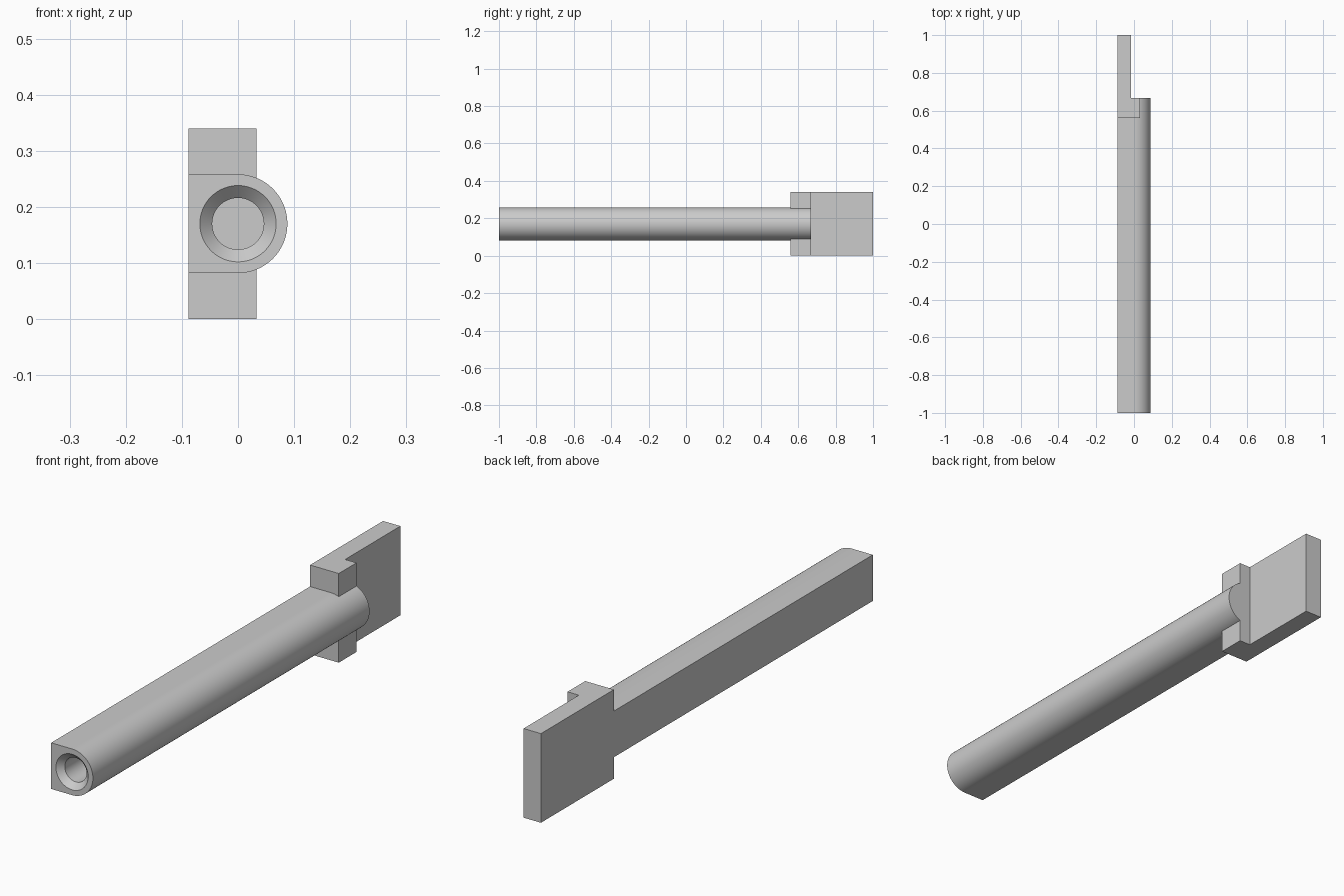
import bpy, bmesh, math
from mathutils import Vector

cube = bpy.data.objects.get("Cube")
if cube:
    bpy.data.objects.remove(cube, do_unlink=True)

R = 0.088          # rod radius
MID = 0.17         # height of the rod axis
TOP = 0.34         # height of the tail plate
ROD_END = 0.667

grey = bpy.data.materials.new("plain_grey")
grey.use_nodes = True
colour = (0.6, 0.6, 0.6, 1)
grey.diffuse_color = colour
grey.node_tree.nodes["Principled BSDF"].inputs["Base Color"].default_value = colour


def finish(name, bm):
    bmesh.ops.recalc_face_normals(bm, faces=bm.faces[:])
    mesh = bpy.data.meshes.new(name)
    bm.to_mesh(mesh)
    bm.free()
    mesh.materials.append(grey)
    obj = bpy.data.objects.new(name, mesh)
    bpy.context.collection.objects.link(obj)
    return obj


def extrude(name, outline, direction):
    bm = bmesh.new()
    face = bm.faces.new([bm.verts.new(p) for p in outline])
    out = bmesh.ops.extrude_face_region(bm, geom=[face], use_keep_orig=True)
    verts = [v for v in out["geom"] if isinstance(v, bmesh.types.BMVert)]
    bmesh.ops.translate(bm, verts=verts, vec=Vector(direction))
    return finish(name, bm)


def lathe(name, profile, steps=64):
    """Closed solid turned about the rod axis from (radius, y) points."""
    bm = bmesh.new()
    rings = []
    for r, y in profile:
        angles = [math.tau * i / steps for i in range(steps)]
        rings.append([bm.verts.new((r * math.cos(a), y, MID + r * math.sin(a))) for a in angles])
    for a, b in zip(rings, rings[1:]):
        for i in range(steps):
            j = (i + 1) % steps
            bm.faces.new((a[i], a[j], b[j], b[i]))
    bm.faces.new(rings[0])
    bm.faces.new(rings[-1])
    return finish(name, bm)


def boolean(target, other, operation):
    mod = target.modifiers.new(operation.lower(), "BOOLEAN")
    mod.operation = operation
    mod.solver = "EXACT"
    mod.object = other
    bpy.context.view_layer.objects.active = target
    bpy.ops.object.modifier_apply(modifier=mod.name)
    bpy.data.objects.remove(other, do_unlink=True)


# Rod: half round on the left, square on the right
arc = [math.pi * (i / 48 - 0.5) for i in range(49)]
section = [(R * math.cos(a), -1, MID + R * math.sin(a)) for a in arc]
section += [(-R, -1, MID + R), (-R, -1, MID - R)]
body = extrude("rod_with_tail_plate", section, (0, 1 + ROD_END, 0))

# Tail: stepped plate with a thicker shoulder around the rod
plan = [(-R, 0.56), (0.033, 0.56), (0.033, ROD_END), (-0.015, ROD_END), (-0.015, 1), (-R, 1)]
tail = extrude("tail_plate", [(x, y, 0) for x, y in plan], (0, 0, TOP))
boolean(body, tail, "UNION")

# Countersunk blind bore in the front end
bore = lathe("bore_cutter", [(0.09, -1.022), (0.046, -0.978), (0.046, 0.5)])
boolean(body, bore, "DIFFERENCE")

# Smooth round surfaces, sharp edges elsewhere
bpy.ops.object.select_all(action="DESELECT")
body.select_set(True)
bpy.context.view_layer.objects.active = body
bpy.ops.object.shade_smooth_by_angle(angle=math.radians(30))
